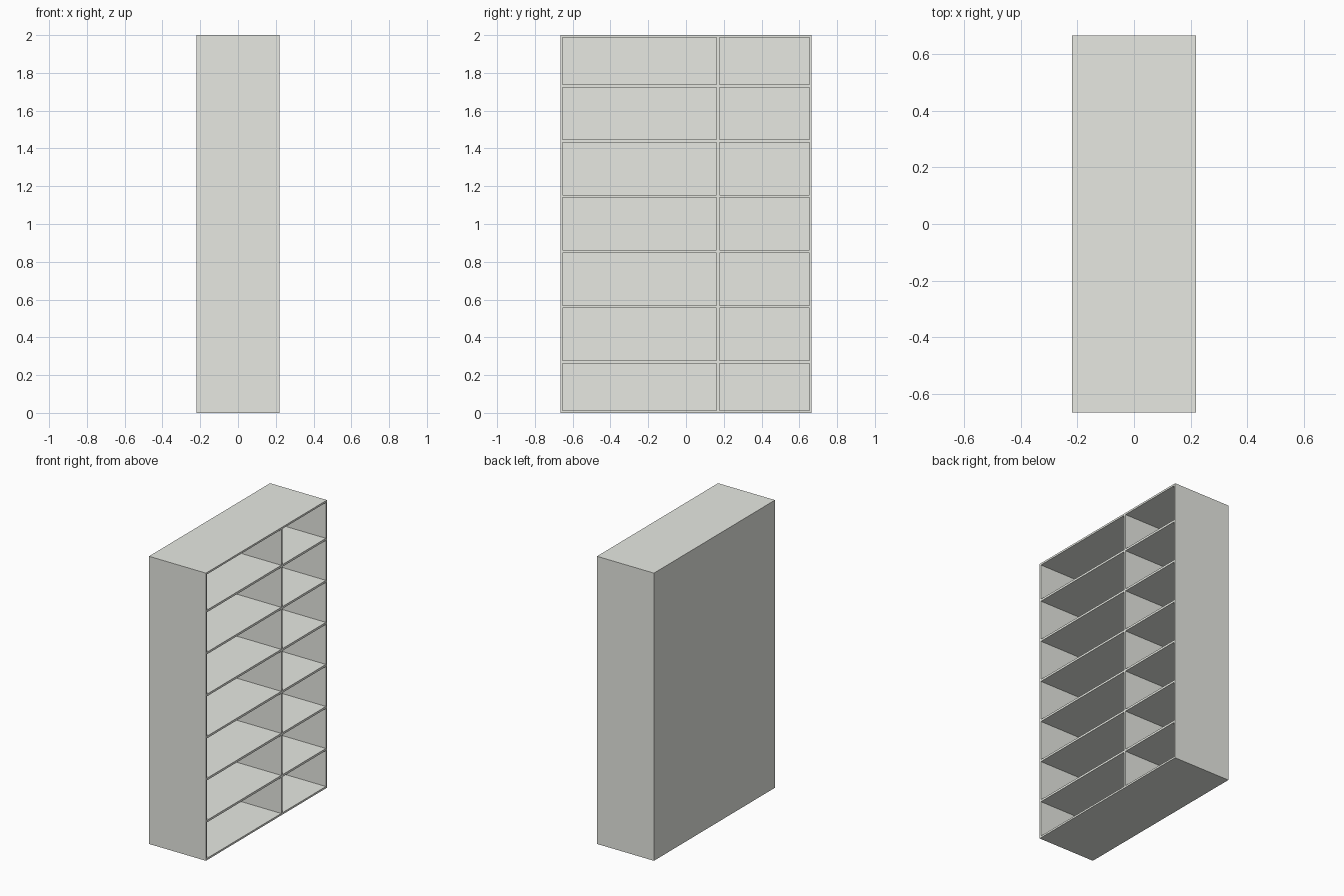
import bpy, bmesh

if "Cube" in bpy.data.objects:
    bpy.data.objects.remove(bpy.data.objects["Cube"])

HALF_X, HALF_Y, HEIGHT = 0.219, 0.665, 2.0   # overall size
T = 0.015                                    # board thickness
BACK = 0.012                                 # back panel thickness
DIVIDER_Y = 0.170                            # upright divider centre
SHELF_Z = [0.270 + 0.2922 * i for i in range(6)]


def board_lines(lo, hi, centres, edge):
    """Coordinates where boards start and stop, from one side to the other."""
    lines = [lo, lo + edge]
    for c in centres:
        lines += [c - T / 2, c + T / 2]
    return lines + [hi - edge, hi]


ys = board_lines(-HALF_Y, HALF_Y, [DIVIDER_Y], 0.012)
zs = board_lines(0.0, HEIGHT, SHELF_Z, 0.013)

bm = bmesh.new()

# Front: a grid of board edges and openings
grid = [[bm.verts.new((HALF_X, y, z)) for z in zs] for y in ys]
openings = []
for i in range(len(ys) - 1):
    for j in range(len(zs) - 1):
        f = bm.faces.new((grid[i][j], grid[i + 1][j],
                          grid[i + 1][j + 1], grid[i][j + 1]))
        if i % 2 and j % 2:
            openings.append(f)

# Outer sides, top, bottom and back
rim = [e for e in bm.edges if e.is_boundary]
ext = bmesh.ops.extrude_edge_only(bm, edges=rim)["geom"]
for v in (g for g in ext if isinstance(g, bmesh.types.BMVert)):
    v.co.x = -HALF_X
back_rim = [e for e in bm.edges if e.is_boundary]
bmesh.ops.contextual_create(bm, geom=back_rim)

# Compartments pushed in to the back panel
for f in bmesh.ops.extrude_discrete_faces(bm, faces=openings)["faces"]:
    for v in f.verts:
        v.co.x = -HALF_X + BACK

bmesh.ops.recalc_face_normals(bm, faces=bm.faces)

mesh = bpy.data.meshes.new("bookcase")
bm.to_mesh(mesh)
bm.free()
bookcase = bpy.data.objects.new("bookcase", mesh)
bpy.context.collection.objects.link(bookcase)

# Pale painted finish
paint = bpy.data.materials.new("pale_paint")
paint.diffuse_color = (0.80, 0.815, 0.765, 1.0)
paint.use_nodes = True
paint.node_tree.nodes["Principled BSDF"].inputs["Base Color"].default_value = paint.diffuse_color
mesh.materials.append(paint)
